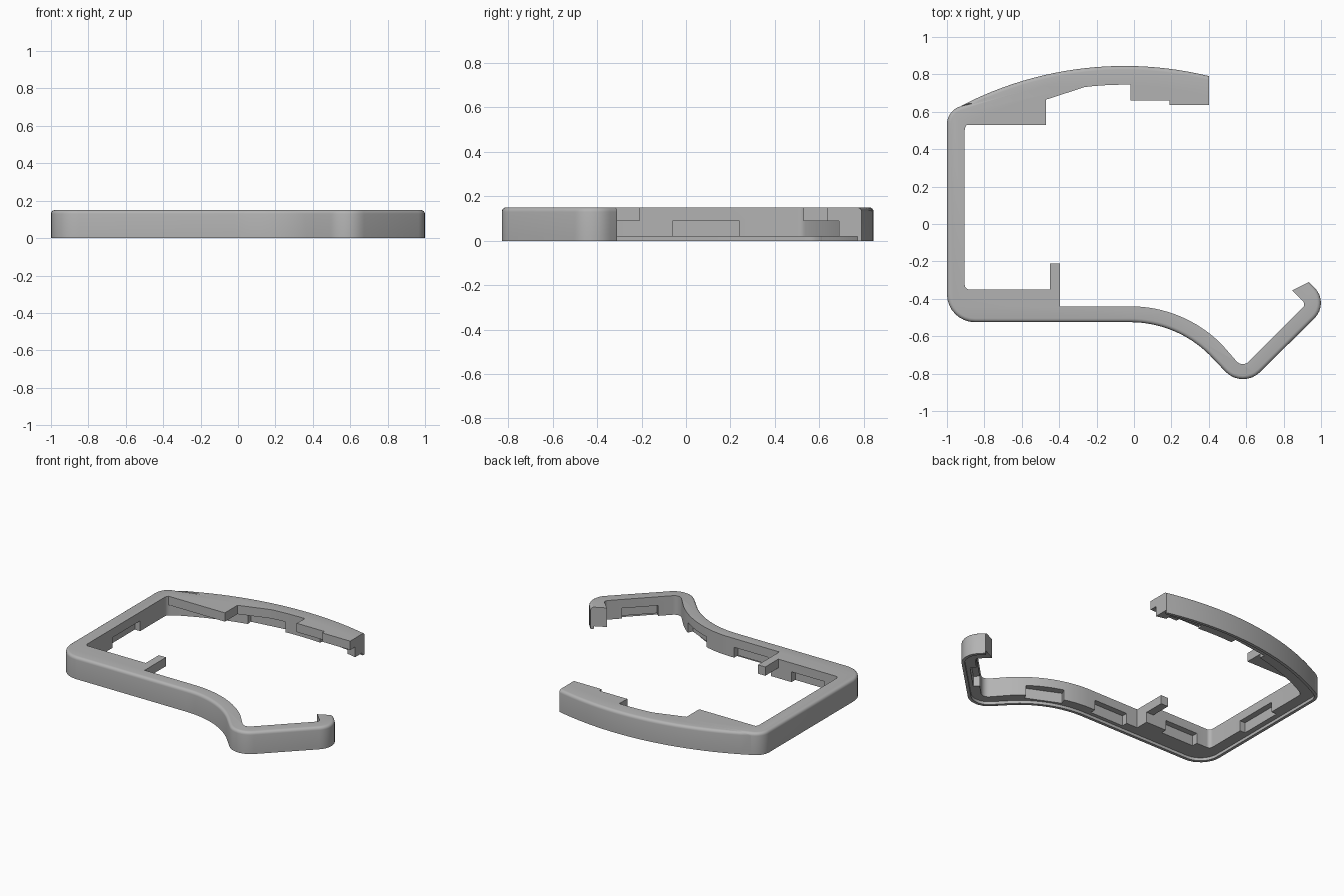
import bpy, bmesh, math
from mathutils import Vector, Matrix

cube = bpy.data.objects.get("Cube")
if cube:
    bpy.data.objects.remove(cube)

grey = bpy.data.materials.new("matte grey")
grey.use_nodes = True
grey.diffuse_color = (0.45, 0.45, 0.45, 1)
grey.node_tree.nodes["Principled BSDF"].inputs["Base Color"].default_value = (0.45, 0.45, 0.45, 1)

TOP, SHELF, FLOOR = 0.15, 0.09, 0.02


def rounded(x, y, before, after, r, steps=8):
    """Arc that rounds the corner at x, y between two neighbouring points."""
    p = Vector((x, y))
    a, b = (Vector(before) - p).normalized(), (Vector(after) - p).normalized()
    half = a.angle(b) / 2
    centre = p + (a + b).normalized() * r / math.sin(half)
    start = p + a * r / math.tan(half) - centre
    end = p + b * r / math.tan(half) - centre
    sweep = start.angle_signed(end)
    return [centre + Matrix.Rotation(-sweep * i / steps, 2) @ start for i in range(steps + 1)]


def path(corners):
    """Polyline from (x, y, radius) corners, radius 0 staying sharp."""
    pts = []
    for i, (x, y, r) in enumerate(corners):
        if r:
            pts += rounded(x, y, corners[i - 1][:2], corners[i + 1][:2], r)
        else:
            pts.append(Vector((x, y)))
    return pts


def back_arc(offset, x0, x1, steps=24):
    """Shallow bow of the back arm."""
    r = 1.9 - offset
    xs = [x0 + (x1 - x0) * i / steps for i in range(steps + 1)]
    return [(x, 0.845 - 1.9 + math.sqrt(r * r - (x + 0.05) ** 2), 0) for x in xs]


def front_arc(r, y, steps=16):
    """Curve from the straight front bar down to the diagonal."""
    angles = [math.radians(45) * i / steps for i in range(steps + 1)]
    return [(-0.02 + r * math.sin(a), y - r + r * math.cos(a), 0) for a in angles]


def offset_path(pts, d):
    """Shift an open polyline sideways to its left."""
    out = []
    for i, p in enumerate(pts):
        t = (pts[min(i + 1, len(pts) - 1)] - pts[max(i - 1, 0)]).normalized()
        out.append(p + Vector((-t.y, t.x)) * d)
    return out


def prism(name, pts, z0, z1, bevel_path=None):
    """Extrude an outline, optionally rounding its top edge along a path."""
    bm = bmesh.new()
    face = bm.faces.new([bm.verts.new((p[0], p[1], z0)) for p in pts])
    new = bmesh.ops.extrude_face_region(bm, geom=[face])["geom"]
    bmesh.ops.translate(bm, vec=(0, 0, z1 - z0), verts=[v for v in new if isinstance(v, bmesh.types.BMVert)])
    bmesh.ops.recalc_face_normals(bm, faces=bm.faces)
    if bevel_path:
        keys = {(round(p[0], 4), round(p[1], 4)) for p in bevel_path}
        on_path = lambda v: v.co.z > z1 - 0.001 and (round(v.co.x, 4), round(v.co.y, 4)) in keys
        edges = [e for e in bm.edges if on_path(e.verts[0]) and on_path(e.verts[1])]
        bmesh.ops.bevel(bm, geom=edges, offset=0.02, segments=4, profile=0.5, affect='EDGES')
    mesh = bpy.data.meshes.new(name)
    bm.to_mesh(mesh)
    bm.free()
    mesh.materials.append(grey)
    obj = bpy.data.objects.new(name, mesh)
    bpy.context.collection.objects.link(obj)
    return obj


# Outer edge, running from the back arm end round to the hook
corner_y = back_arc(0, -1, -0.999)[0][1]
outer = path(
    back_arc(0, 0.4, -0.93)
    + [(-1, corner_y + 0.025, 0.1), (-1, -0.525, 0.15)]
    + front_arc(0.6, -0.525)
    + [(0.58, -0.885, 0.13), (1.0475, -0.4225, 0.115), (0.935, -0.31, 0)])

# Inner edge, running from the hook tip back to the arm end
inner_bow = back_arc(0.1, -0.84, 0.4)
inner = path(
    [(0.845, -0.355, 0), (0.92, -0.43, 0.025), (0.58, -0.77, 0.045)]
    + front_arc(0.69, -0.44)[::-1]
    + [(-0.395, -0.44, 0), (-0.395, -0.35, 0), (-0.905, -0.35, 0.025), (-0.905, 0.525, 0.04)]
    + inner_bow)

frame = prism("frame", outer + inner, FLOOR, TOP, outer)

# Thin lip under the outer edge
rim = prism("bottom_rim", outer + offset_path(outer, 0.02)[::-1], 0, FLOOR)

# Stepped ledge inside the back arm
steps = [(0.4, 0.635), (0.19, 0.635), (0.19, 0.66), (-0.02, 0.66), (-0.02, 0.735), (-0.26, 0.735),
         (-0.26, 0.665), (-0.47, 0.665), (-0.47, 0.53), (-0.905, 0.53)]
bow = [p[:2] for p in inner_bow]
wall = [p for p in bow if p[0] < -0.265] + [(-0.262, 0.7325)]
prism("back_ledge", steps[7:] + wall, SHELF, TOP)
wall = [(-0.018, 0.7445)] + [p for p in bow if p[0] > -0.015]
prism("arm_end_ledge", wall + steps[:4], SHELF, TOP)

# Small post on the front bar
prism("support_post", [(-0.45, -0.35), (-0.395, -0.35), (-0.395, -0.21), (-0.45, -0.21)], SHELF, TOP)

# Notches in the lower inside edge, given by the two ends on the wall
notches = [((-0.905, 0.24), (-0.905, -0.06)), ((-0.8, -0.35), (-0.55, -0.35)),
           ((-0.31, -0.44), (-0.055, -0.44)), ((0.17, -0.47), (0.39, -0.57)),
           ((0.68, -0.67), (0.84, -0.51)), ((-0.16, 0.74), (-0.42, 0.705)), ((0.33, 0.705), (0.1, 0.735))]
for a, b in notches:
    a, b = Vector(a), Vector(b)
    t = (b - a).normalized()
    n = Vector((-t.y, t.x))
    cutter = prism("notch_cutter", [a - n * 0.04, b - n * 0.04, b + n * 0.06, a + n * 0.06], -0.01, SHELF)
    cutter.hide_render = True
    mod = frame.modifiers.new("notch", 'BOOLEAN')
    mod.operation, mod.solver, mod.object = 'DIFFERENCE', 'EXACT', cutter
    bpy.context.view_layer.objects.active = frame
    bpy.ops.object.modifier_apply(modifier=mod.name)
    bpy.data.objects.remove(cutter)

# Smooth shading on the curved walls
bpy.ops.object.select_all(action='DESELECT')
for obj in (frame, rim):
    obj.select_set(True)
bpy.context.view_layer.objects.active = frame
bpy.ops.object.shade_smooth_by_angle(angle=math.radians(30))
